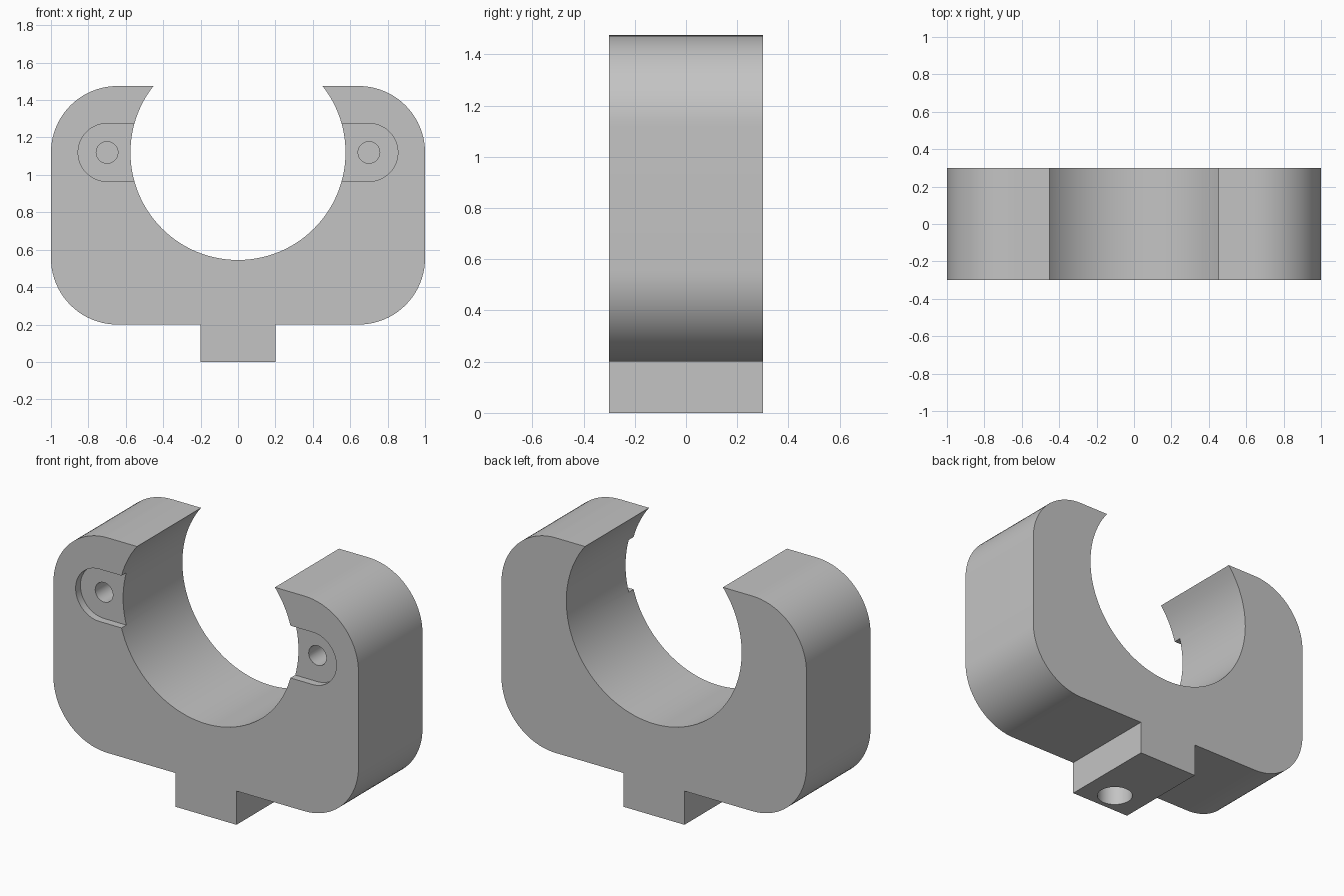
import bpy
import bmesh
from math import sin, cos, pi, radians, asin

if "Cube" in bpy.data.objects:
    bpy.data.objects.remove(bpy.data.objects["Cube"], do_unlink=True)

HALF_DEPTH = 0.3
BASE_Z, TOP_Z = 0.2, 1.475
CORNER = 0.355
BORE_Z, BORE_R = 1.12, 0.575
LUG_X = 0.2
SCREW_X, POCKET_R, POCKET_DEPTH = 0.7, 0.155, 0.045

grey = bpy.data.materials.new("plain grey")
grey.use_nodes = True
colour = (0.55, 0.55, 0.55, 1)
grey.diffuse_color = colour
grey.node_tree.nodes["Principled BSDF"].inputs["Base Color"].default_value = colour


def arc(cx, cz, r, start, end, steps):
    """Points along an arc, angles in radians."""
    angles = [start + (end - start) * i / steps for i in range(steps + 1)]
    return [(cx + r * cos(a), cz + r * sin(a)) for a in angles]


def prism(name, outline, y0, y1):
    """Extrude an x-z outline along y."""
    bm = bmesh.new()
    face = bm.faces.new([bm.verts.new((x, y0, z)) for x, z in outline])
    new = bmesh.ops.extrude_face_region(bm, geom=[face])["geom"]
    verts = [v for v in new if isinstance(v, bmesh.types.BMVert)]
    bmesh.ops.translate(bm, verts=verts, vec=(0, y1 - y0, 0))
    bmesh.ops.recalc_face_normals(bm, faces=bm.faces)
    mesh = bpy.data.meshes.new(name)
    bm.to_mesh(mesh)
    bm.free()
    mesh.materials.append(grey)
    obj = bpy.data.objects.new(name, mesh)
    bpy.context.collection.objects.link(obj)
    return obj


def cut(target, cutter):
    """Subtract a cutter and remove it."""
    cutter.hide_render = True
    mod = target.modifiers.new("cut", "BOOLEAN")
    mod.operation = "DIFFERENCE"
    mod.solver = "EXACT"
    mod.object = cutter
    bpy.context.view_layer.objects.active = target
    bpy.ops.object.modifier_apply(modifier=mod.name)
    bpy.data.objects.remove(cutter, do_unlink=True)


# Clamp outline: square lug, rounded corners and an open round bore
side = 1 - CORNER
tip = asin((TOP_Z - BORE_Z) / BORE_R)
outline = [(-LUG_X, BASE_Z), (-LUG_X, 0), (LUG_X, 0), (LUG_X, BASE_Z)]
outline += arc(side, BASE_Z + CORNER, CORNER, -pi / 2, 0, 20)
outline += arc(side, TOP_Z - CORNER, CORNER, 0, pi / 2, 20)
outline += arc(0, BORE_Z, BORE_R, tip, -pi - tip, 80)
outline += arc(-side, TOP_Z - CORNER, CORNER, pi / 2, pi, 20)
outline += arc(-side, BASE_Z + CORNER, CORNER, pi, 1.5 * pi, 20)
clamp = prism("clamp_body", outline, -HALF_DEPTH, HALF_DEPTH)

# Front pockets open to the bore, each with a blind screw hole
for s in (-1, 1):
    slot = arc(SCREW_X, BORE_Z, POCKET_R, -pi / 2, pi / 2, 24)
    slot += [(0.3, BORE_Z + POCKET_R), (0.3, BORE_Z - POCKET_R)]
    slot = [(s * x, z) for x, z in slot]
    cut(clamp, prism("pocket_cutter", slot, -0.4, -HALF_DEPTH + POCKET_DEPTH))
    hole = arc(s * SCREW_X, BORE_Z, 0.058, 0, 2 * pi, 32)[:-1]
    cut(clamp, prism("screw_cutter", hole, -0.4, 0.05))

# Blind mounting hole under the lug
bpy.ops.mesh.primitive_cylinder_add(vertices=40, radius=0.1, depth=0.5,
                                    location=(0, -0.17, 0.05))
cut(clamp, bpy.context.object)

bpy.ops.object.select_all(action="DESELECT")
clamp.select_set(True)
bpy.context.view_layer.objects.active = clamp
bpy.ops.object.shade_smooth_by_angle(angle=radians(30))
